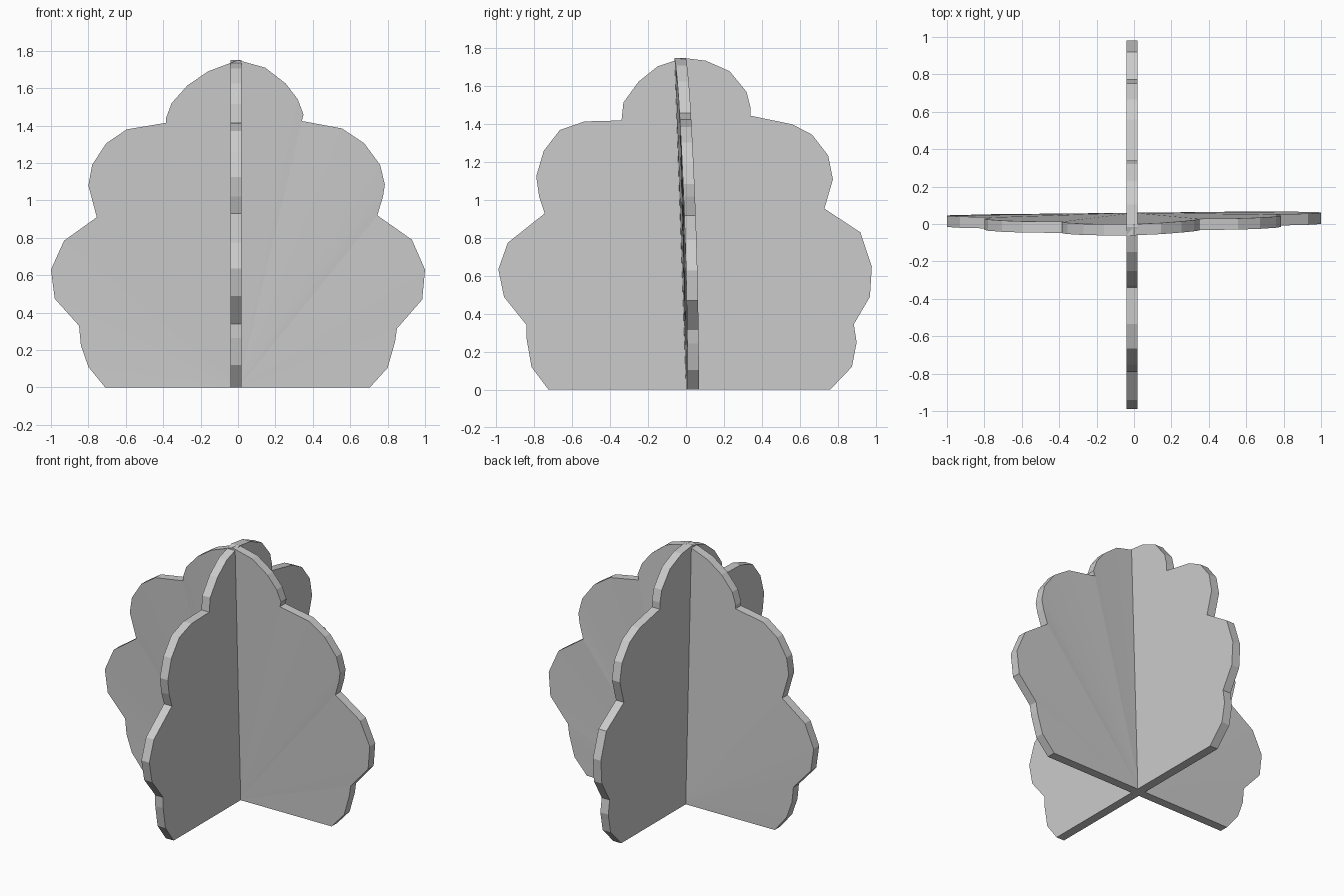
import bpy

THICK = 0.06

# Scalloped outlines (across, up), counter-clockwise from the right foot
FRONT = [(.705, 0), (.80, .105), (.84, .245), (.85, .315), (.985, .47), (1, .63),
         (.93, .79), (.745, .92), (.775, 1.02), (.785, 1.085), (.76, 1.19),
         (.675, 1.305), (.555, 1.385), (.34, 1.425), (.35, 1.46), (.32, 1.54),
         (.255, 1.625), (.145, 1.71), (0, 1.75), (-.16, 1.69), (-.27, 1.615),
         (-.355, 1.52), (-.385, 1.44), (-.385, 1.415), (-.595, 1.38),
         (-.705, 1.305), (-.78, 1.19), (-.80, 1.08), (-.755, .91), (-.93, .785),
         (-1, .63), (-.98, .475), (-.85, .33), (-.84, .225), (-.80, .11), (-.71, 0)]
SIDE = [(.76, 0), (.875, .12), (.90, .25), (.885, .345), (.97, .49), (.98, .65),
        (.92, .83), (.73, .955), (.775, 1.11), (.75, 1.235), (.665, 1.345),
        (.56, 1.40), (.34, 1.445), (.34, 1.49), (.32, 1.57), (.23, 1.68),
        (.105, 1.735), (-.015, 1.75), (-.15, 1.705), (-.25, 1.625),
        (-.33, 1.515), (-.34, 1.42), (-.535, 1.415), (-.665, 1.37),
        (-.75, 1.26), (-.79, 1.125), (-.775, 1.02), (-.745, .93), (-.94, .775),
        (-.99, .635), (-.96, .49), (-.84, .34), (-.84, .265), (-.815, .12),
        (-.725, 0)]


def panel(name, outline, place):
    """Thick panel fanned from its foot centre; place(u, v, depth) gives xyz."""
    pts = [(0, 0)] + outline
    n = len(pts)
    verts = [place(u, v, d) for d in (0, THICK) for u, v in pts]
    faces = []
    for i in range(1, n - 1):
        faces.append((0, i, i + 1))
        faces.append((n, n + i + 1, n + i))
    for i in range(n):
        j = (i + 1) % n
        faces.append((i, n + i, n + j, j))
    mesh = bpy.data.meshes.new(name)
    mesh.from_pydata(verts, [], faces)
    mesh.update()
    obj = bpy.data.objects.new(name, mesh)
    bpy.context.collection.objects.link(obj)
    return obj


def place_front(u, v, d):
    # leans forward toward the top, with a slight left-right twist
    twist = 0.008 * max(-1, min(1, u / 0.3))
    return (u, -0.06 * (v / 1.74) ** 2 + twist + d, v)


def place_side(u, v, d):
    return (0.02 - d, u, v)


# Two crossed foliage panels
panel("front_panel", FRONT, place_front)
panel("side_panel", SIDE, place_side)
